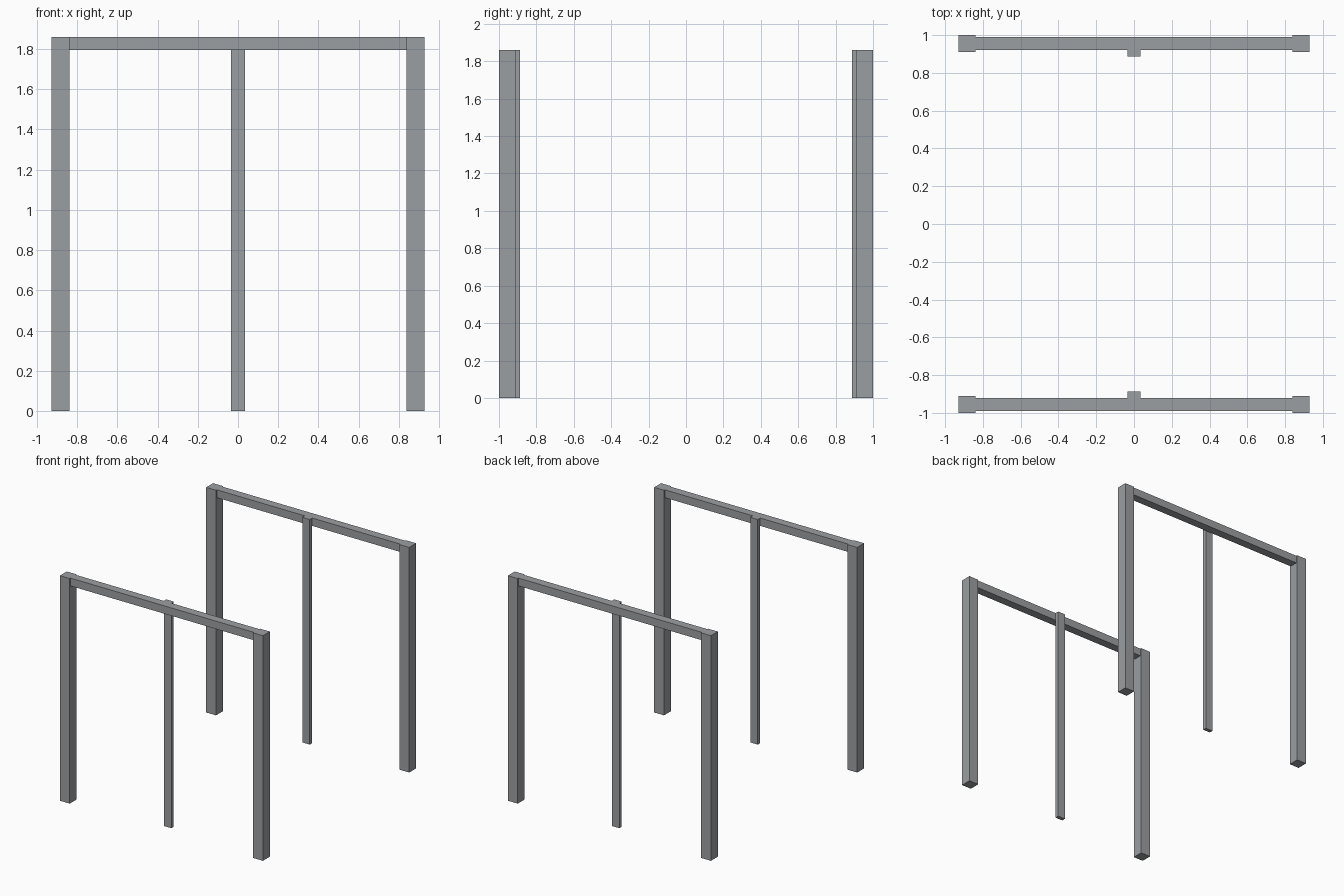
import bpy

cube = bpy.data.objects.get("Cube")
if cube:
    bpy.data.objects.remove(cube, do_unlink=True)

# Grey painted metal
grey = bpy.data.materials.new("steel_grey")
grey.use_nodes = True
colour = (0.33, 0.345, 0.36, 1)
grey.diffuse_color = colour
grey.node_tree.nodes["Principled BSDF"].inputs["Base Color"].default_value = colour


def box(name, low, high):
    """Axis-aligned bar between two opposite corners."""
    centre = [(a + b) / 2 for a, b in zip(low, high)]
    bpy.ops.mesh.primitive_cube_add(size=1, location=centre)
    bar = bpy.context.object
    bar.name = name
    bar.scale = [abs(b - a) for a, b in zip(low, high)]
    bpy.ops.object.transform_apply(location=False, rotation=False, scale=True)
    bar.data.materials.append(grey)


HEIGHT = 1.86
OUTER, INNER = 0.928, 0.838      # corner posts across x
BEAM_OUT, BEAM_IN = 0.99, 0.92   # beam across y

# Two identical frames, mirrored front to back
for end, s in (("front", -1), ("back", 1)):
    for side, m in (("right", -1), ("left", 1)):
        box(f"{end}_{side}_corner_post",
            (m * INNER, s * 0.91, 0), (m * OUTER, s, HEIGHT))
    box(f"{end}_top_beam",
        (-INNER, s * BEAM_IN, 1.795), (INNER, s * BEAM_OUT, HEIGHT))
    # Slim post fixed to the inner face of the beam
    box(f"{end}_middle_post",
        (-0.034, s * 0.888, 0), (0.034, s * BEAM_IN, HEIGHT))
